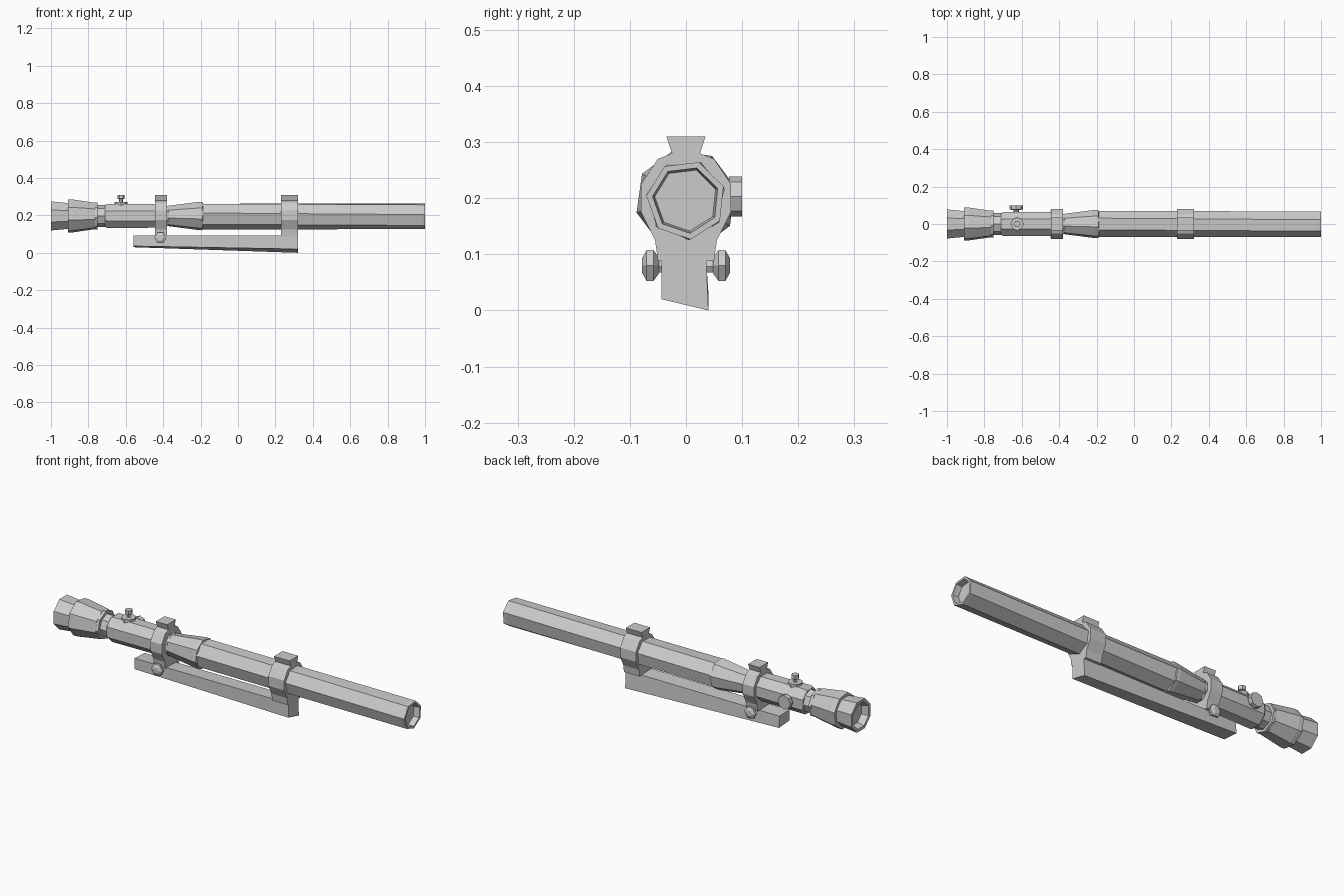
import bpy, bmesh
from math import sin, cos, pi

if "Cube" in bpy.data.objects:
    bpy.data.objects.remove(bpy.data.objects["Cube"])

AXIS_Z = 0.197


def make_object(name, bm):
    bmesh.ops.recalc_face_normals(bm, faces=bm.faces)
    mesh = bpy.data.meshes.new(name)
    bm.to_mesh(mesh)
    bm.free()
    obj = bpy.data.objects.new(name, mesh)
    bpy.context.collection.objects.link(obj)
    return obj


def loft(name, sections):
    """Bridge equal-length sections of (x, y, z) points and cap both ends."""
    bm = bmesh.new()
    rings = [[bm.verts.new(p) for p in s] for s in sections]
    n = len(rings[0])
    for a, b in zip(rings, rings[1:]):
        for i in range(n):
            j = (i + 1) % n
            bm.faces.new((a[i], a[j], b[j], b[i]))
    bm.faces.new(rings[0])
    bm.faces.new(rings[-1])
    return make_object(name, bm)


def circle(x, r, sides, turn=0.0, y=0.0, z=AXIS_Z):
    return [(x, y + r * cos(turn + 2 * pi * i / sides),
             z + r * sin(turn + 2 * pi * i / sides)) for i in range(sides)]


def lathe(name, profile, sides=8, turn=0.0):
    return loft(name, [circle(x, r, sides, turn) for x, r in profile])


def extrude_x(name, outline, x0, x1):
    return loft(name, [[(x, y, z) for y, z in outline] for x in (x0, x1)])


def turned_knob(name, profile, center, axis, sides=6):
    """Lathe along y or z from (offset, radius) pairs."""
    cx, cy, cz = center
    sections = []
    for d, r in profile:
        ring = []
        for i in range(sides):
            u, v = r * cos(2 * pi * i / sides), r * sin(2 * pi * i / sides)
            ring.append((cx + u, cy + d, cz + v) if axis == 'y'
                        else (cx + u, cy + v, cz + d))
        sections.append(ring)
    return loft(name, sections)


# Eyepiece with recessed rear lens
lathe("eyepiece_cup", [(-0.965, 0.058), (-1.0, 0.068), (-1.0, 0.084),
                       (-0.91, 0.075)], 8, pi / 8)
lathe("eyepiece_housing", [(-0.91, 0.091), (-0.885, 0.091),
                           (-0.765, 0.073)], 8, 0.25)
lathe("eyepiece_flange", [(-0.765, 0.073), (-0.75, 0.073)], 8, 0.1)
lathe("eyepiece_neck", [(-0.75, 0.058), (-0.70, 0.058)])

# Central body and flared section
lathe("scope_body", [(-0.71, 0.063), (-0.70, 0.07), (-0.45, 0.068),
                     (-0.37, 0.056)], 8, pi / 8)
lathe("flared_tube", [(-0.40, 0.052), (-0.21, 0.077), (-0.19, 0.077),
                      (-0.185, 0.06)], 8, 0.2)

# Long front tube with recessed front lens
loft("front_tube", [circle(-0.19, 0.072, 7, -pi / 2),
                    circle(0.98, 0.071, 7, -pi / 2 + 0.12),
                    circle(1.0, 0.071, 7, -pi / 2 + 0.12),
                    circle(1.0, 0.060, 7, -pi / 2 + 0.12),
                    circle(0.97, 0.056, 7, -pi / 2 + 0.12)])

# Mounting rings with top clamp and foot
ring_outline = [(-0.035, 0.31), (-0.025, 0.28), (-0.05, 0.27), (-0.08, 0.225),
                (-0.08, 0.175), (-0.055, 0.125), (-0.05, 0.088)]
ring_outline += [(-y, z) for y, z in reversed(ring_outline)]
extrude_x("rear_ring", ring_outline, -0.445, -0.38)
extrude_x("front_ring", ring_outline, 0.23, 0.32)

# Tapered mounting rail
rail_sections = [(-0.56, 0.092, 0.036, 0.030), (0.32, 0.094, 0.020, 0.0)]
loft("mount_rail", [[(x, -0.044, top), (x, 0.036, top - 0.003),
                     (x, 0.040, b1), (x, -0.044, b0)]
                    for x, top, b0, b1 in rail_sections])

# Clamp screws on both sides of the rail
for side, label in ((-1, "front"), (1, "back")):
    turned_knob(f"{label}_clamp_screw",
                [(side * 0.03, 0.012), (side * 0.055, 0.012)],
                (-0.415, 0, 0.078), 'y')
    turned_knob(f"{label}_clamp_nut",
                [(side * 0.048, 0.016), (side * 0.058, 0.032),
                 (side * 0.07, 0.032), (side * 0.078, 0.016)],
                (-0.415, 0, 0.08), 'y')

# Adjustment turrets on the top and far side
turned_knob("top_turret_base", [(0.05, 0.035), (0.075, 0.035)],
            (-0.625, 0, AXIS_Z), 'z', 8)
turned_knob("top_turret", [(0.07, 0.01), (0.09, 0.01), (0.092, 0.019),
                           (0.113, 0.019)], (-0.625, 0, AXIS_Z), 'z')
turned_knob("side_turret", [(0.05, 0.014), (0.075, 0.014), (0.077, 0.036),
                            (0.1, 0.036)], (-0.63, 0, 0.203), 'y', 8)
